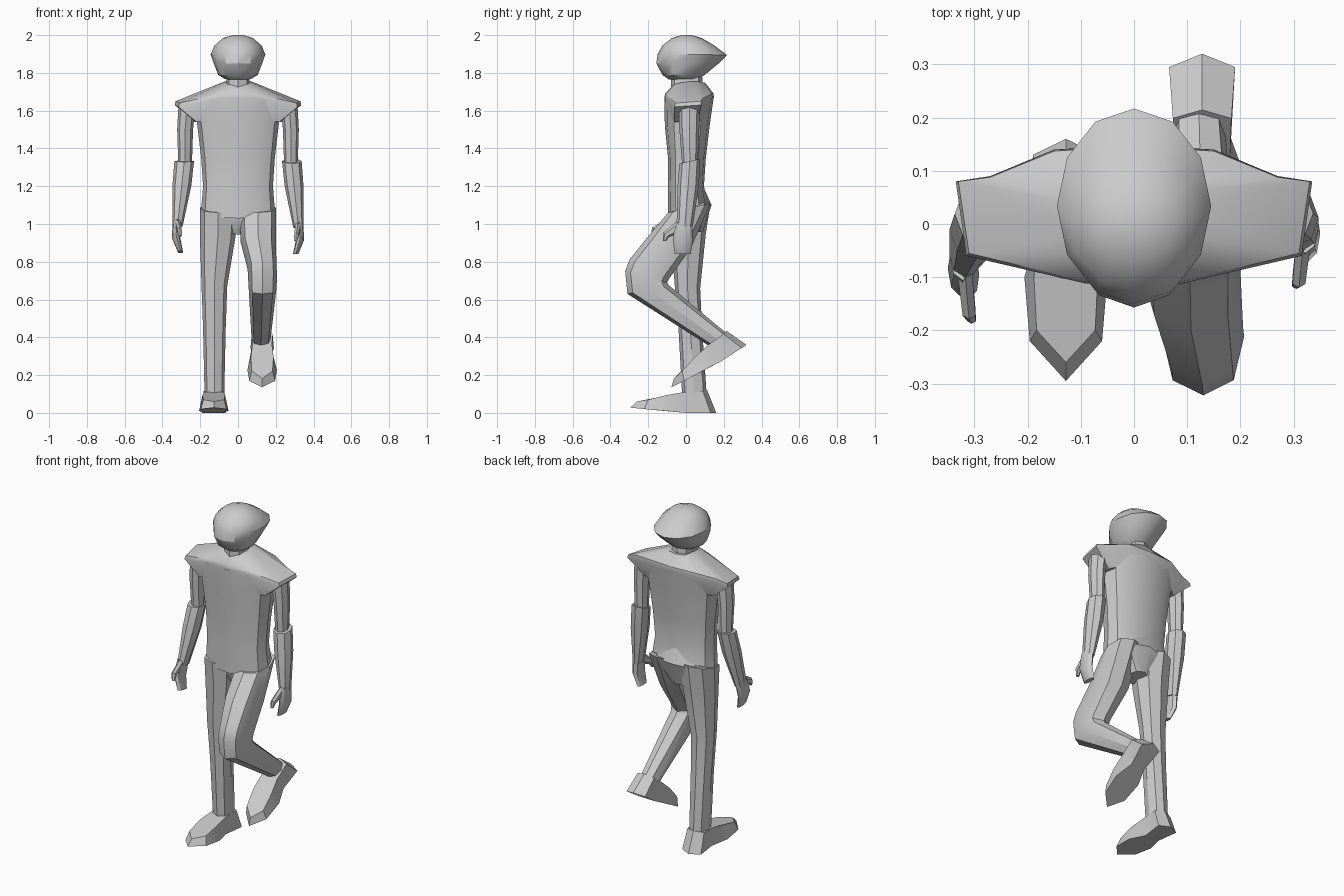
import bpy, bmesh
from math import sin, cos, pi, radians, copysign
from mathutils import Matrix, Vector

if "Cube" in bpy.data.objects:
    bpy.data.objects.remove(bpy.data.objects["Cube"], do_unlink=True)

GREY = (0.6, 0.6, 0.6, 1)
clay = bpy.data.materials.new("plain grey")
clay.use_nodes = True
clay.diffuse_color = GREY
clay.node_tree.nodes["Principled BSDF"].inputs["Base Color"].default_value = GREY


def build(name, loops, matrix=Matrix()):
    """Skin a stack of equal vertex loops, close both ends and smooth the shading."""
    bm = bmesh.new()
    rows = [[bm.verts.new(matrix @ Vector(p)) for p in loop] for loop in loops]
    count = len(rows[0])
    for low, high in zip(rows, rows[1:]):
        for i in range(count):
            j = (i + 1) % count
            bm.faces.new((low[i], low[j], high[j], high[i]))
    bm.faces.new(rows[0])
    bm.faces.new(rows[-1])
    bmesh.ops.recalc_face_normals(bm, faces=bm.faces)
    mesh = bpy.data.meshes.new(name)
    bm.to_mesh(mesh)
    bm.free()
    mesh.materials.append(clay)
    obj = bpy.data.objects.new(name, mesh)
    bpy.context.collection.objects.link(obj)
    bpy.ops.object.select_all(action="DESELECT")
    obj.select_set(True)
    bpy.context.view_layer.objects.active = obj
    bpy.ops.object.shade_smooth_by_angle(angle=radians(32))
    return obj


def power(value, exponent):
    return copysign(abs(value) ** exponent, value)


def tube(name, rings, sides=8, square=1.0, matrix=Matrix()):
    """Loft rings given as x, half width, front y and z, back y and z."""
    loops = []
    for x, half, front_y, front_z, back_y, back_z in rings:
        front, back = Vector((x, front_y, front_z)), Vector((x, back_y, back_z))
        loop = []
        for i in range(sides):
            angle = 2 * pi * i / sides
            point = front.lerp(back, (1 - power(cos(angle), square)) / 2)
            point.x += half * power(sin(angle), square)
            loop.append(point)
        loops.append(loop)
    return build(name, loops, matrix)


def mirrored(half):
    """Complete a half outline whose first and last points lie on the centre."""
    return half + [(-x, y, z) for x, y, z in reversed(half[1:-1])]


def turn(pivot, degrees):
    """Rotation about a sideways axis through a pivot."""
    return (Matrix.Translation(pivot) @ Matrix.Rotation(radians(degrees), 4, "X")
            @ Matrix.Translation(-Vector(pivot)))


# Head: domed top with a ridge that sweeps to a point at the back
tube("head", [
    (0, .07, -.09, 1.765, .07, 1.77),
    (0, .105, -.125, 1.79, .1, 1.79),
    (0, .13, -.157, 1.85, .185, 1.86),
    (0, .145, -.15, 1.9, .217, 1.895),
    (0, .125, -.125, 1.945, .15, 1.945),
    (0, .08, -.075, 1.984, .085, 1.984),
    (0, .03, -.025, 2, .03, 2),
], sides=12)
tube("neck", [(0, .07, -.08, 1.66, .095, 1.66), (0, .06, -.08, 1.78, .085, 1.79)], square=.8)

# Torso, shoulder yoke and pelvis
tube("torso", [
    (0, .195, -.095, 1.03, .11, 1.12),
    (0, .185, -.095, 1.2, .095, 1.2),
    (0, .195, -.095, 1.35, .105, 1.35),
    (0, .215, -.112, 1.52, .125, 1.52),
    (0, .235, -.115, 1.66, .145, 1.66),
], sides=12, square=.75)
build("shoulder_yoke", [mirrored(half) for half in (
    [(0, -.1, 1.56), (.1, -.09, 1.56), (.22, -.06, 1.54), (.23, .06, 1.54),
     (.2, .08, 1.55), (.13, .1, 1.56), (0, .11, 1.56)],
    [(0, -.115, 1.67), (.09, -.112, 1.67), (.315, -.06, 1.62), (.335, .08, 1.63),
     (.27, .09, 1.64), (.15, .14, 1.67), (0, .148, 1.67)],
    [(0, -.11, 1.69), (.09, -.108, 1.69), (.31, -.055, 1.64), (.33, .08, 1.65),
     (.27, .088, 1.665), (.15, .137, 1.69), (0, .146, 1.69)],
    [(0, -.07, 1.735), (.055, -.06, 1.74), (.07, -.02, 1.75), (.07, .03, 1.755),
     (.065, .06, 1.755), (.05, .09, 1.75), (0, .1, 1.75)],
)])
tube("pelvis", [
    (0, .175, -.08, 1.12, .1, 1.18),
    (0, .18, -.085, 1.03, .135, 1.1),
    (0, .06, -.04, .945, .09, .96),
])

# Arms: the model's right forearm swings forward
for side, label, swing in ((1, "left", 0), (-1, "right", -9)):
    flip = Matrix.Scale(side, 4, Vector((1, 0, 0)))
    lower = flip @ turn((0, .02, 1.34), swing)
    tube(label + "_upper_arm", [
        (.27, .045, -.04, 1.63, .075, 1.63),
        (.28, .042, -.035, 1.5, .07, 1.5),
        (.28, .036, -.02, 1.31, .062, 1.31),
    ], matrix=flip)
    tube(label + "_forearm", [
        (.285, .052, -.035, 1.32, .075, 1.345),
        (.297, .05, -.045, 1.2, .068, 1.2),
        (.32, .027, -.05, .98, .035, .98),
    ], matrix=lower)
    tube(label + "_hand", [
        (.322, .024, -.055, 1.01, .035, 1.0),
        (.328, .022, -.07, .92, .035, .91),
        (.305, .014, -.06, .84, .025, .84),
    ], matrix=lower)
    tube(label + "_thumb", [
        (.318, .016, -.04, 1.02, -.035, .95),
        (.31, .014, -.12, .955, -.09, .93),
        (.305, .009, -.122, .91, -.105, .91),
    ], sides=6, matrix=lower)

# Legs: the right one stands, the left one is lifted with a bent knee
tube("right_leg", [
    (-.105, .097, -.095, 1.06, .13, 1.11),
    (-.107, .095, -.08, .93, .105, .95),
    (-.125, .068, -.06, .68, .075, .66),
    (-.125, .06, -.04, .45, .085, .45),
    (-.125, .052, -.02, .09, .11, .09),
], square=.85)
tube("left_leg", [
    (.105, .097, -.095, 1.06, .13, 1.11),
    (.107, .093, -.2, .935, .025, .87),
    (.128, .077, -.3, .81, -.09, .71),
    (.13, .077, -.322, .75, -.1, .69),
    (.13, .073, -.31, .63, -.09, .675),
    (.122, .05, .13, .35, .21, .425),
], square=.85)

# Feet: pointed sole rising to the ankle, reused tilted for the lifted leg
foot = [mirrored(half) for half in (
    [(0, .16, 0), (.062, .13, 0), (.045, 0, 0), (.078, -.1, .01), (.068, -.22, .02), (0, -.295, .028)],
    [(0, .112, .12), (.055, .09, .115), (.052, -.01, .11), (.06, -.1, .095), (.055, -.2, .07), (0, -.26, .06)],
)]
build("right_foot", foot, Matrix.Translation((-.128, 0, 0)))
build("left_foot", foot, Matrix.Translation((.128, .16, .36)) @ turn((0, .16, 0), 33))
